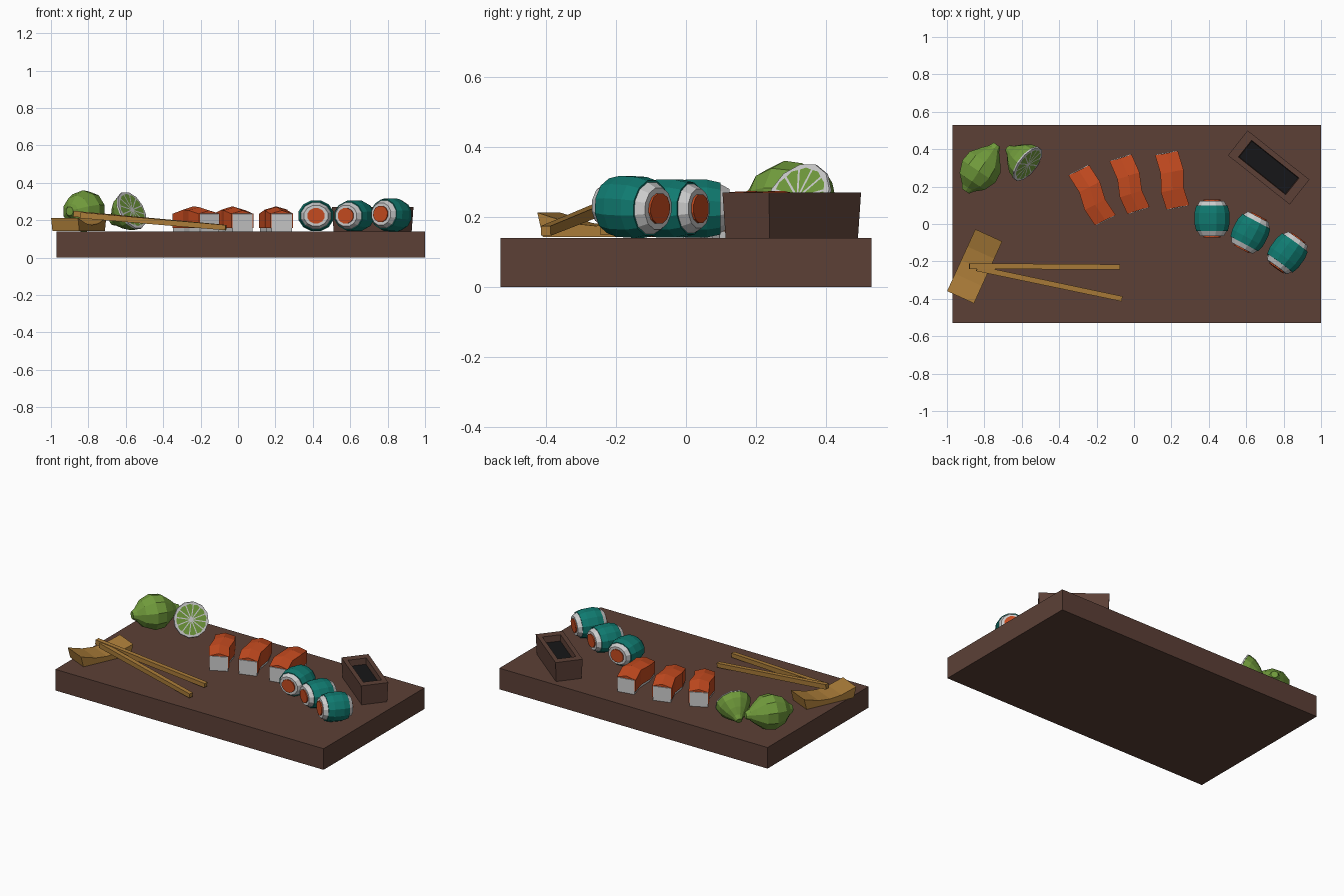
import bpy, bmesh
from math import sin, cos, pi, radians
from mathutils import Vector, Matrix

if "Cube" in bpy.data.objects:
    bpy.data.objects.remove(bpy.data.objects["Cube"])

TOP = 0.14  # board surface height


def material(name, rgb):
    m = bpy.data.materials.new(name)
    m.diffuse_color = (*rgb, 1)
    m.use_nodes = True
    m.node_tree.nodes["Principled BSDF"].inputs["Base Color"].default_value = m.diffuse_color
    return m


BROWN = material("dark_wood", (0.107, 0.051, 0.037))
WOOD = material("light_wood", (0.40, 0.20, 0.04))
TEAL = material("seaweed", (0.005, 0.195, 0.162))
ORANGE = material("salmon", (0.56, 0.07, 0.014))
GREEN = material("lime", (0.165, 0.33, 0.045))
BLACK = material("sauce", (0.008, 0.008, 0.009))


def finish(name, bm, mat=None, matrix=Matrix()):
    bmesh.ops.recalc_face_normals(bm, faces=bm.faces)
    me = bpy.data.meshes.new(name)
    bm.to_mesh(me)
    bm.free()
    ob = bpy.data.objects.new(name, me)
    ob.matrix_world = matrix
    bpy.context.collection.objects.link(ob)
    if mat:
        me.materials.append(mat)
    return ob


def loft(name, rings, mat=None, matrix=Matrix()):
    """Skin matching rings of points and cap both ends."""
    bm = bmesh.new()
    loops = [[bm.verts.new(p) for p in r] for r in rings]
    n = len(rings[0])
    for a, b in zip(loops, loops[1:]):
        for i in range(n):
            j = (i + 1) % n
            bm.faces.new((a[i], a[j], b[j], b[i]))
    bm.faces.new(loops[0])
    bm.faces.new(loops[-1])
    return finish(name, bm, mat, matrix)


def lathe(name, profile, n, mat=None, matrix=Matrix()):
    """Turn (axial, radius) points about local z."""
    rings = [[(r * cos(2 * pi * (i + .5) / n), r * sin(2 * pi * (i + .5) / n), h)
              for i in range(n)] for h, r in profile]
    return loft(name, rings, mat, matrix)


def rect(hx, hy, z):
    return [(-hx, -hy, z), (hx, -hy, z), (hx, hy, z), (-hx, hy, z)]


def aim(center, direction):
    """Place local z along a direction."""
    rot = Vector(direction).to_track_quat('Z', 'Y').to_matrix().to_4x4()
    return Matrix.Translation(center) @ rot


# Board
loft("board", [rect(0.985, 0.53, 0), rect(0.985, 0.53, TOP)], BROWN,
     Matrix.Translation((0.015, 0, 0)))

# Sauce dish with recessed sauce
dish = Matrix.Translation((0.72, 0.302, TOP)) @ Matrix.Rotation(radians(-38.5), 4, 'Z')
loft("sauce_dish", [rect(0.203, 0.08, 0), rect(0.211, 0.085, 0.13),
                    rect(0.162, 0.057, 0.13), rect(0.157, 0.053, 0.075)], BROWN, dish)
loft("sauce", [rect(0.157, 0.053, 0.07), rect(0.16, 0.055, 0.09)], BLACK, dish)

# Chopstick rest: low middle, raised ends
top = [(0.182, 0.072), (0.08, 0.042), (0, 0.034), (-0.08, 0.042), (-0.182, 0.072)]
section = [(-0.165, 0.003), (0.165, 0.003)] + top
loft("chopstick_rest", [[(u, s * 0.079, z) for u, z in section] for s in (-1, 1)], WOOD,
     Matrix.Translation((-0.852, -0.226, TOP)) @ Matrix.Rotation(radians(65.5), 4, 'Z'))

# Chopsticks
for k, (a, b) in enumerate([((-0.88, -0.225, 0.234), (-0.075, -0.23, 0.162)),
                            ((-0.84, -0.237, 0.226), (-0.065, -0.400, 0.160))]):
    a, b = Vector(a), Vector(b)
    loft(f"chopstick_{k + 1}", [rect(0.015, 0.016, 0), rect(0.014, 0.014, (b - a).length)],
         WOOD, aim(a, b - a))

# Nigiri: rice block with a draped, slightly wavy salmon slice
for k, (front, back) in enumerate([((-0.155, 0.016), (-0.294, 0.292)),
                                   ((0.022, 0.068), (-0.07, 0.358)),
                                   ((0.232, 0.085), (0.176, 0.383))]):
    f, b = Vector((*front, TOP)), Vector((*back, TOP))
    d = (b - f).normalized()
    m = Matrix.Translation((f + b) / 2) @ Matrix.Rotation(
        Vector((0, 1)).angle_signed(d.xy) * -1, 4, 'Z')
    half = (b - f).length / 2
    rice, fish = [], []
    for t, shift, h in ((-1, 0.003, 0.094), (-0.35, -0.009, 0.112),
                        (0.3, 0.008, 0.116), (1, -0.003, 0.094)):
        w = 0.056
        y = t * half
        rice.append([(shift - w, y, 0), (shift + w, y, 0),
                     (shift + w, y, h), (shift - w, y, h)])
        w, y = 0.062, y * 0.975
        fish.append([(shift - w, y, 0.018), (shift + w, y, 0.018), (shift + w, y, h),
                     (shift, y, h + 0.018), (shift - w, y, h)])
    loft(f"nigiri_rice_{k + 1}", rice, None, m)
    loft(f"nigiri_salmon_{k + 1}", fish, ORANGE, m)

# Maki rolls: rice, seaweed band and salmon core
for k, (x, y, turn, sq) in enumerate([(0.417, 0.03, 0, 0.88), (0.622, -0.046, 28, 0.88),
                                      (0.82, -0.155, 36, 0.93)]):
    t = radians(turn)
    m = (Matrix.Translation((x, y, TOP + 0.095 * sq)) @ Matrix.Scale(sq, 4, (0, 0, 1))
         @ aim((0, 0, 0), (-sin(t), -cos(t), 0.05 if k == 2 else 0)))
    lathe(f"maki_rice_{k + 1}", [(-0.094, 0.066), (-0.066, 0.083), (0.066, 0.083),
                                 (0.094, 0.066)], 12, None, m)
    lathe(f"maki_seaweed_{k + 1}", [(-0.068, 0.087), (-0.03, 0.097), (0.03, 0.097),
                                    (0.068, 0.087)], 12, TEAL, m)
    lathe(f"maki_salmon_{k + 1}", [(-0.101, 0.048), (0.101, 0.048)], 12, ORANGE, m)

# Whole lime
lathe("lime_whole", [(-0.148, 0.024), (-0.125, 0.04), (-0.085, 0.085), (-0.02, 0.112),
                     (0.04, 0.105), (0.095, 0.062), (0.125, 0.034), (0.152, 0.022)],
      10, GREEN, aim((-0.818, 0.298, 0.248), (0.56, 0.83, 0)))

# Half lime: skin, pale pith face and wedge segments
c = radians(25)
half_m = aim((-0.568, 0.32, 0.253), (0.78 * cos(c), -0.62 * cos(c), sin(c)))
lathe("lime_half_skin", [(-0.15, 0.018), (-0.125, 0.033), (-0.09, 0.066), (-0.045, 0.098),
                         (-0.004, 0.109)], 12, GREEN, half_m)
lathe("lime_half_pith", [(-0.006, 0.111), (0.002, 0.109)], 12, None, half_m)
bm = bmesh.new()
N = 12
for i in range(N):
    a = 2 * pi * i / N
    pts = [(0.012, 0), (0.091, -0.225), (0.095, 0), (0.091, 0.225)]
    bm.faces.new([bm.verts.new((r * cos(a + o), r * sin(a + o), 0.004)) for r, o in pts])
bmesh.ops.solidify(bm, geom=bm.faces[:], thickness=0.003)
finish("lime_half_segments", bm, GREEN, half_m)
